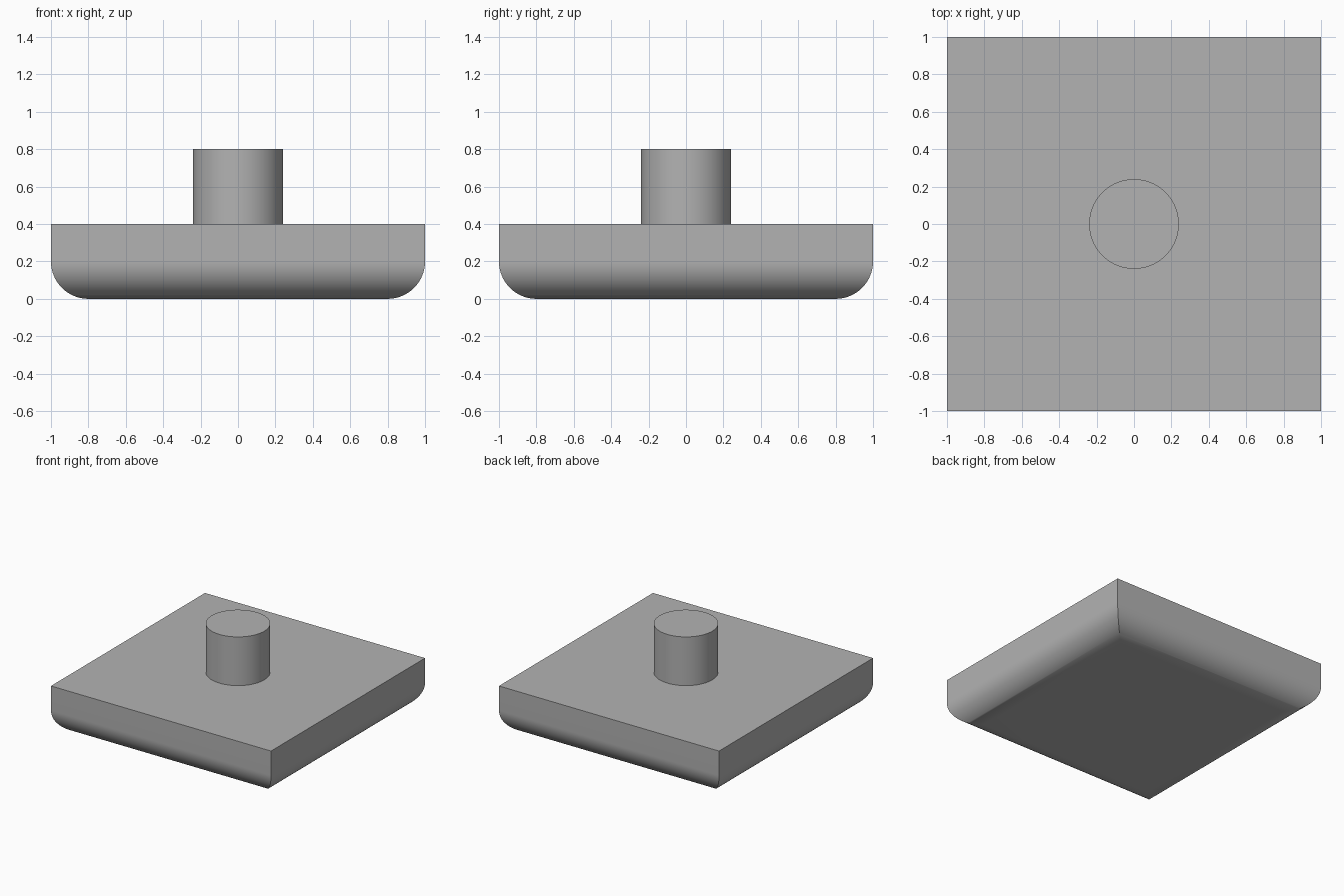
import bpy, bmesh, math

cube = bpy.data.objects.get("Cube")
if cube:
    bpy.data.objects.remove(cube, do_unlink=True)

HALF, TOP, FILLET = 1.0, 0.4, 0.2
STEM_RADIUS, STEM_TOP = 0.24, 0.8
STEPS = 24

grey = bpy.data.materials.new("plain grey")
grey.use_nodes = True
color = (0.45, 0.45, 0.45, 1)
grey.diffuse_color = color
grey.node_tree.nodes["Principled BSDF"].inputs["Base Color"].default_value = color


def finish(obj):
    obj.data.materials.append(grey)
    bpy.ops.object.select_all(action="DESELECT")
    obj.select_set(True)
    bpy.context.view_layer.objects.active = obj
    bpy.ops.object.shade_smooth_by_angle(angle=math.radians(30))


# Square plate: stacked square rings round the lower edges, mitred at the corners
profile = []
for i in range(STEPS + 1):
    a = math.pi / 2 * i / STEPS
    profile.append((HALF - FILLET + FILLET * math.sin(a), FILLET - FILLET * math.cos(a)))
profile.append((HALF, TOP))

bm = bmesh.new()
corners = [(-1, -1), (1, -1), (1, 1), (-1, 1)]
rings = [[bm.verts.new((x * h, y * h, z)) for x, y in corners] for h, z in profile]
for low, high in zip(rings, rings[1:]):
    for i in range(4):
        j = (i + 1) % 4
        bm.faces.new((low[i], low[j], high[j], high[i]))
bm.faces.new(rings[0][::-1])
bm.faces.new(rings[-1])
mesh = bpy.data.meshes.new("base_plate")
bm.to_mesh(mesh)
bm.free()
plate = bpy.data.objects.new("base_plate", mesh)
bpy.context.collection.objects.link(plate)
finish(plate)

# Round stem standing on the middle of the plate
bpy.ops.mesh.primitive_cylinder_add(
    vertices=64, radius=STEM_RADIUS, depth=STEM_TOP - TOP,
    location=(0, 0, (STEM_TOP + TOP) / 2))
stem = bpy.context.object
stem.name = "stem"
finish(stem)
